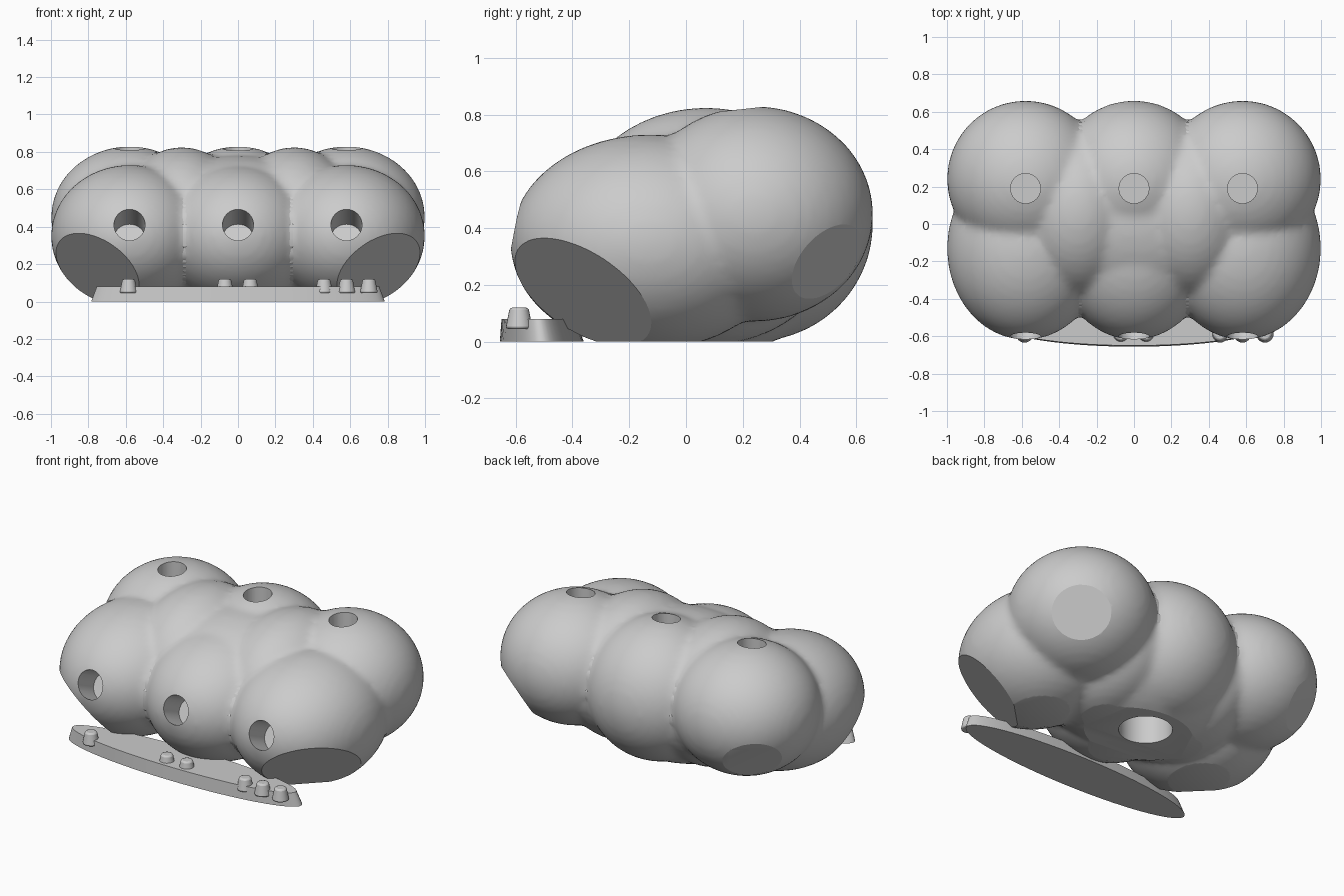
import bpy, bmesh, math
from mathutils import Vector

if "Cube" in bpy.data.objects:
    bpy.data.objects.remove(bpy.data.objects["Cube"], do_unlink=True)

clay = bpy.data.materials.new("light_grey")
clay.use_nodes = True
grey = (0.6, 0.6, 0.6, 1)
clay.diffuse_color = grey
clay.node_tree.nodes["Principled BSDF"].inputs["Base Color"].default_value = grey


def finish(obj, name, angle=30):
    obj.name = name
    obj.data.materials.clear()
    obj.data.materials.append(clay)
    bpy.ops.object.select_all(action="DESELECT")
    obj.select_set(True)
    bpy.context.view_layer.objects.active = obj
    bpy.ops.object.shade_smooth_by_angle(angle=math.radians(angle))


def ball(location, size):
    bpy.ops.mesh.primitive_ico_sphere_add(subdivisions=4, radius=1, location=location)
    obj = bpy.context.object
    obj.scale = size
    return obj


# Lobes: central core, middle pair, outer corners and bridging lobes
BACK = Vector((0.58, 0.24, 0.45))
FRONT = Vector((0.58, -0.13, 0.35))
FRONT_SIZE = (0.42, 0.49, 0.38)
lobes = [ball((0, 0.04, 0.36), (0.65, 0.52, 0.42)),
         ball((0, BACK.y, 0.415), (0.42, 0.42, 0.415)),
         ball((0, FRONT.y, FRONT.z), FRONT_SIZE)]
for side in (-1, 1):
    lobes.append(ball((side * BACK.x, BACK.y, BACK.z), (0.42, 0.42, 0.38)))
    lobes.append(ball((side * FRONT.x, FRONT.y, FRONT.z), FRONT_SIZE))
    lobes.append(ball((side * 0.3, 0.07, 0.405), (0.36, 0.48, 0.42)))

bpy.ops.object.select_all(action="DESELECT")
for lobe in lobes:
    lobe.select_set(True)
body = lobes[0]
bpy.context.view_layer.objects.active = body
bpy.ops.object.join()
bpy.ops.object.transform_apply(location=True, rotation=True, scale=True)
remesh = body.modifiers.new("merge", "REMESH")
remesh.mode = "VOXEL"
remesh.voxel_size = 0.022
smooth = body.modifiers.new("soften", "SMOOTH")
smooth.iterations = 6

cutters = []


def cut(obj):
    obj.hide_render = True
    mod = body.modifiers.new("cut", "BOOLEAN")
    mod.operation = "DIFFERENCE"
    mod.solver = "EXACT"
    mod.object = obj
    cutters.append(obj)


def plane_cut(point, normal):
    # A large box whose near face lies on the cutting plane
    n = Vector(normal).normalized()
    bpy.ops.mesh.primitive_cube_add(size=1, location=Vector(point) + n * 0.5)
    box = bpy.context.object
    box.rotation_euler = n.to_track_quat("Z", "Y").to_euler()
    return box


def bore(start, direction, radius, depth):
    # A round hole sunk from start along direction, open outwards
    n = Vector(direction).normalized()
    length = depth + 0.2
    bpy.ops.mesh.primitive_cylinder_add(
        vertices=32, radius=radius, depth=length,
        location=Vector(start) + n * (depth - length / 2))
    bpy.context.object.rotation_euler = n.to_track_quat("Z", "Y").to_euler()
    cut(bpy.context.object)


# Flat base and bevelled corners
floor = plane_cut((0, 0, 0), (0, 0, -1))
floor.scale = (4, 4, 1)
cut(floor)
for side in (-1, 1):
    for spot, facing, distance in ((FRONT, (1, -1, -1.25), 0.33),
                                   (BACK, (0.55, 0.65, -0.52), 0.374)):
        n = Vector((side * facing[0], facing[1], facing[2])).normalized()
        centre = Vector((side * spot.x, spot.y, spot.z))
        cut(plane_cut(centre + n * distance, n))

# Slanted front holes, upright top holes, and one opening underneath
for side in (-1, 0, 1):
    bore((side * 0.58, -0.61, 0.415), (0, 0.85, -0.4), 0.083, 0.18)
    bore((side * 0.58, 0.19, 0.83), (0, 0, -1), 0.08, 0.2)
bore((0, 0.1, 0), (0, 0, 1), 0.15, 0.35)

bpy.ops.object.select_all(action="DESELECT")
body.select_set(True)
bpy.context.view_layer.objects.active = body
bpy.ops.object.convert(target="MESH")
for obj in cutters:
    bpy.data.objects.remove(obj, do_unlink=True)
finish(body, "lobed_body", 22)

# Long oval front plate with sloping sides
bpy.ops.mesh.primitive_cylinder_add(vertices=64, radius=1, depth=0.08, location=(0, -0.508, 0.04))
plate = bpy.context.object
for v in plate.data.vertices:
    top = v.co.z > 0
    v.co.x *= 0.755 if top else 0.785
    v.co.y = v.co.y * (0.13 if top else 0.148) - (0.012 if top else 0)
finish(plate, "front_plate")

# Tapered studs along the plate
for i, x in enumerate((-0.585, -0.07, 0.065, 0.46, 0.58, 0.7)):
    bpy.ops.mesh.primitive_cone_add(vertices=24, radius1=0.048, radius2=0.033,
                                    depth=0.075, location=(x, -0.588, 0.0825))
    stud = bpy.context.object
    bevel = stud.modifiers.new("round_top", "BEVEL")
    bevel.width = 0.009
    bevel.segments = 2
    finish(stud, "stud_%d" % (i + 1), 40)
